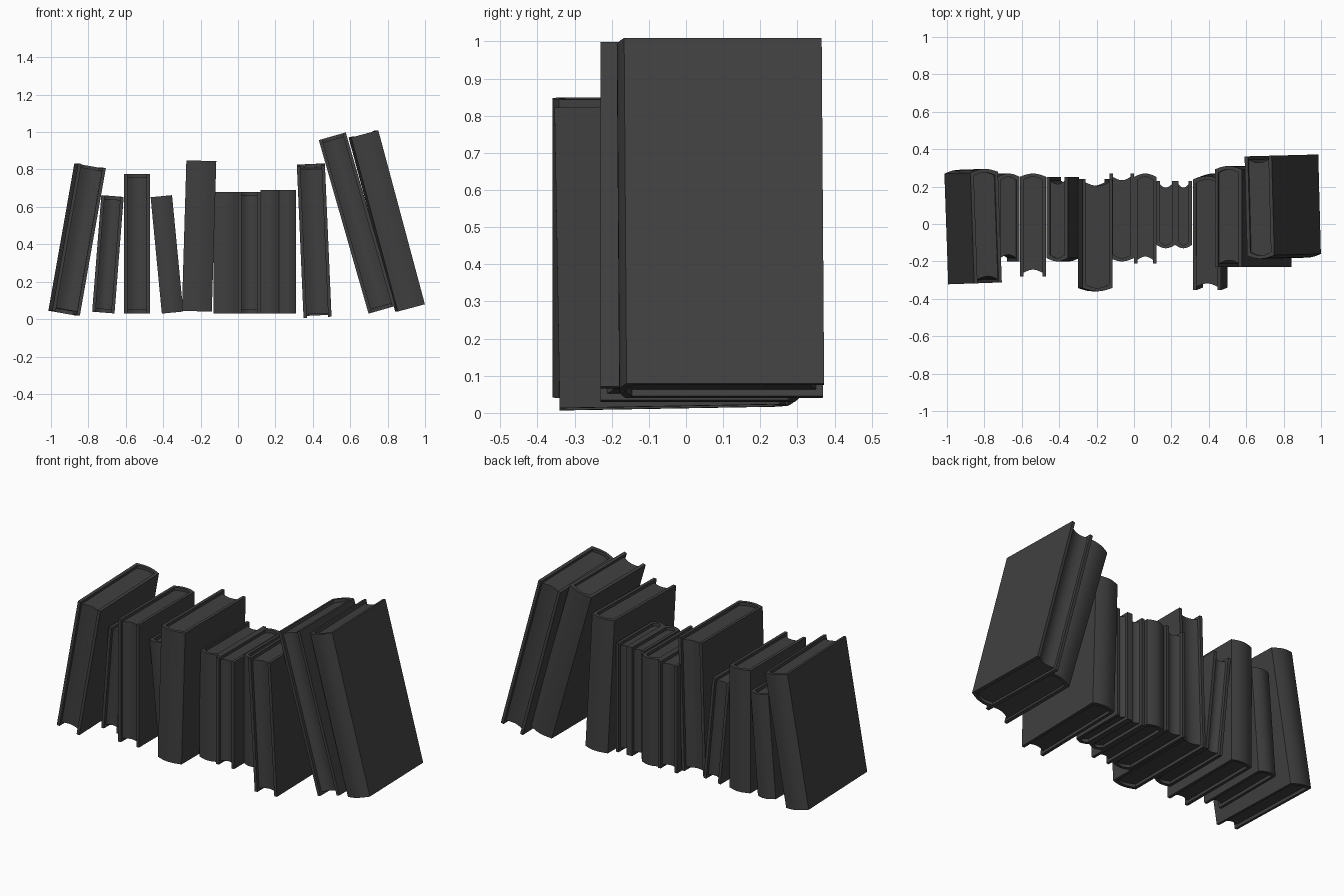
import bpy, bmesh
from math import radians, cos, pi

if "Cube" in bpy.data.objects:
    bpy.data.objects.remove(bpy.data.objects["Cube"])

charcoal = bpy.data.materials.new("charcoal")
charcoal.use_nodes = True
charcoal.diffuse_color = (0.05, 0.05, 0.05, 1)
charcoal.node_tree.nodes["Principled BSDF"].inputs["Base Color"].default_value = (0.05, 0.05, 0.05, 1)

BOARD = 0.018     # cover thickness
BULGE = 0.018     # how far the spine rounds out
RECESS = 0.018    # how far the pages sit inside the cover
STEPS = 10


def arc(half, y, depth):
    """Shallow curve from -half to +half, bowed by depth along y."""
    xs = [half * (2 * i / STEPS - 1) for i in range(STEPS + 1)]
    return [(x, y + depth * cos(x / half * pi / 2)) for x in xs]


def extrude_profile(name, profile, z0, z1):
    """Stand a flat outline up into a solid."""
    bm = bmesh.new()
    face = bm.faces.new([bm.verts.new((x, y, z0)) for x, y in profile])
    top = bmesh.ops.extrude_face_region(bm, geom=[face])
    for v in top["geom"]:
        if isinstance(v, bmesh.types.BMVert):
            v.co.z = z1
    bmesh.ops.recalc_face_normals(bm, faces=bm.faces)
    mesh = bpy.data.meshes.new(name)
    bm.to_mesh(mesh)
    bm.free()
    mesh.materials.append(charcoal)
    obj = bpy.data.objects.new(name, mesh)
    bpy.context.collection.objects.link(obj)
    bpy.ops.object.select_all(action='DESELECT')
    obj.select_set(True)
    bpy.context.view_layer.objects.active = obj
    bpy.ops.object.shade_smooth_by_angle(angle=radians(30))
    return obj


def book(number, x, z, tilt, thick, height, front, back, spine, yaw=0, pitch=0):
    """spine is -1 when the spine faces the front and 1 when it faces the back."""
    half, depth = thick / 2, (back - front) / 2
    hinge = depth - BULGE
    inner = half - BOARD

    # Cover: two boards joined by a rounded spine
    cover = [(-half, -depth)] + arc(half, hinge, BULGE) + [(half, -depth), (inner, -depth)]
    cover += arc(inner, hinge - BOARD, BULGE)[::-1] + [(-inner, -depth)]

    # Pages: rounded against the spine, hollow at the fore edge
    pages = arc(inner, hinge - BOARD, BULGE) + arc(inner, RECESS - depth, BULGE)[::-1]

    for part, outline, gap in (("cover", cover, 0), ("pages", pages, RECESS)):
        outline = [(px, py * spine) for px, py in outline]
        obj = extrude_profile(f"book_{number}_{part}", outline, gap, height - gap)
        obj.location = (x, (front + back) / 2, z)
        obj.rotation_euler = (radians(pitch), radians(tilt), radians(yaw))


# Position, lean, thickness, height, front and back, spine side, turn, pitch
shelf = [
    (-0.93, 0.032, 10, 0.15, 0.8, -0.32, 0.29, 1, 2),
    (-0.72, 0.035, 4.5, 0.12, 0.625, -0.2, 0.27, 1),
    (-0.54, 0.03, 0, 0.14, 0.745, -0.28, 0.27, 1),
    (-0.35, 0.035, -5.5, 0.115, 0.625, -0.2, 0.25, -1),
    (-0.22, 0.042, 1.7, 0.16, 0.805, -0.36, 0.24, -1),
    (-0.065, 0.03, 0, 0.13, 0.65, -0.2, 0.27, -1),
    (0.06, 0.03, 0, 0.12, 0.65, -0.21, 0.27, 1),
    (0.17, 0.03, 0, 0.1, 0.66, -0.13, 0.23, -1),
    (0.265, 0.03, 0, 0.09, 0.66, -0.13, 0.23, -1),
    (0.425, 0.015, -2.5, 0.15, 0.81, -0.34, 0.27, 1, 0, 1),
    (0.77, 0.05, -16, 0.15, 0.965, -0.23, 0.31, 1),
    (0.92, 0.06, -15, 0.15, 0.963, -0.18, 0.37, -1, 1.5),
]
for i, spec in enumerate(shelf, 1):
    book(i, *spec)
